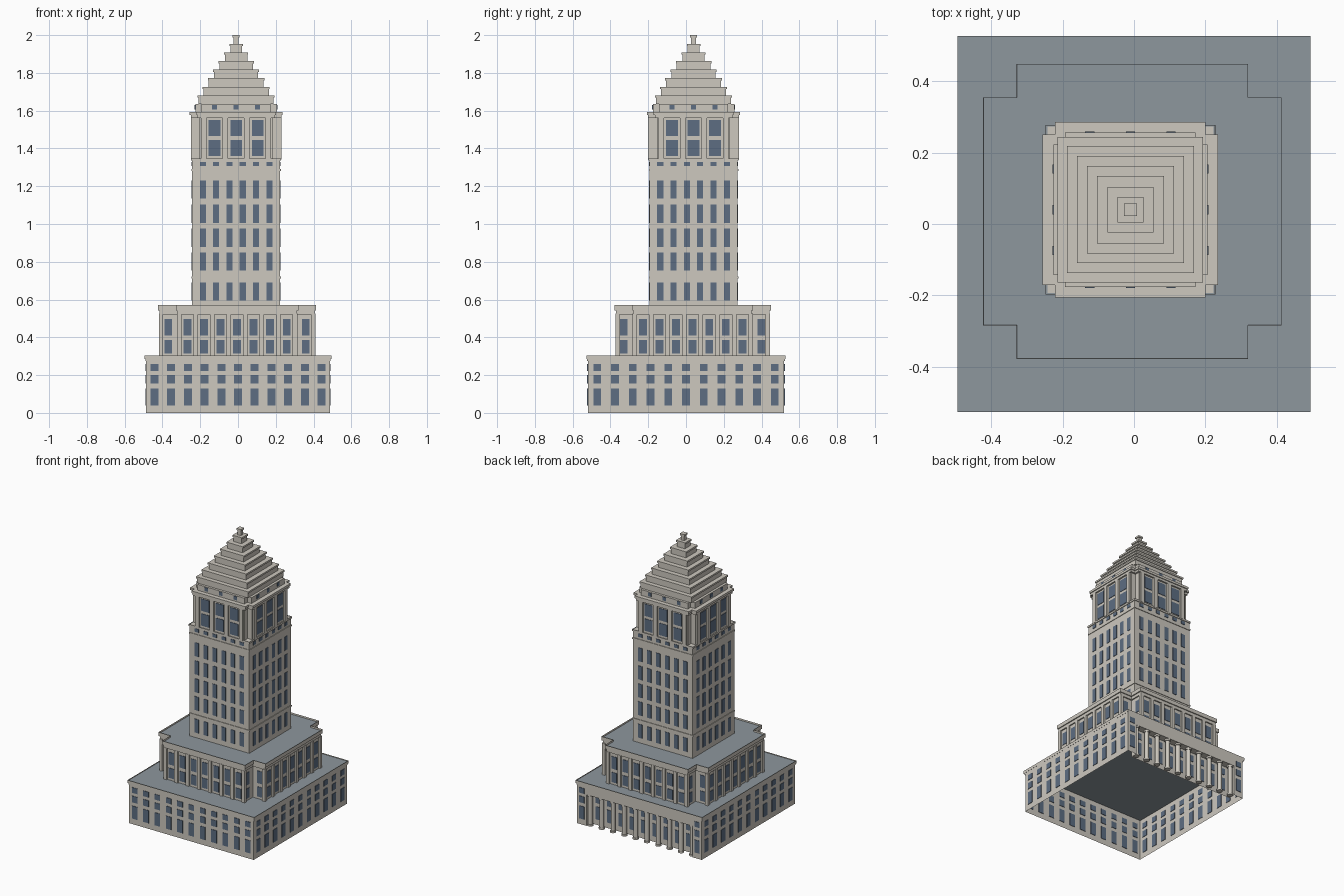
import bpy
import bmesh
import math

cube = bpy.data.objects.get("Cube")
if cube:
    bpy.data.objects.remove(cube)


def material(name, rgb):
    m = bpy.data.materials.new(name)
    m.use_nodes = True
    m.diffuse_color = (*rgb, 1)
    m.node_tree.nodes["Principled BSDF"].inputs["Base Color"].default_value = (*rgb, 1)
    return m


STONE = material("pale stone", (0.61, 0.58, 0.52))
ROOF = material("grey roof", (0.27, 0.31, 0.34))
GLASS = material("blue glass", (0.11, 0.155, 0.225))
CX, CY = -0.01, 0.04      # tower axis


def finish(name, bm, *mats):
    mesh = bpy.data.meshes.new(name)
    bm.to_mesh(mesh)
    bm.free()
    for m in mats:
        mesh.materials.append(m)
    ob = bpy.data.objects.new(name, mesh)
    bpy.context.collection.objects.link(ob)
    return ob


def rect(x0, x1, y0, y1):
    return [(x0, y0), (x1, y0), (x1, y1), (x0, y1)]


def square(h):
    return rect(CX - h, CX + h, CY - h, CY + h)


def cross(x0, x1, y0, y1, n, g=0):
    """Rectangle with square corner notches n, grown outward by g."""
    x0, x1, y0, y1 = x0 - g, x1 + g, y0 - g, y1 + g
    return [(x0 + n, y0), (x1 - n, y0), (x1 - n, y0 + n), (x1, y0 + n),
            (x1, y1 - n), (x1 - n, y1 - n), (x1 - n, y1), (x0 + n, y1),
            (x0 + n, y1 - n), (x0, y1 - n), (x0, y0 + n), (x0 + n, y0 + n)]


def tower_cross(h, n):
    return cross(CX - h, CX + h, CY - h, CY + h, n)


def prism(bm, poly, z0, z1, top=True, bottom=True, rim=0, drop=0, soffit=0):
    """Upright prism; rim sinks a roof behind a parapet, soffit leaves only a ring below."""
    lo = [bm.verts.new((x, y, z0)) for x, y in poly]
    hi = [bm.verts.new((x, y, z1)) for x, y in poly]
    for i in range(len(poly)):
        j = (i + 1) % len(poly)
        bm.faces.new((lo[i], lo[j], hi[j], hi[i]))
    if top:
        f = bm.faces.new(hi)
        if rim:
            for t, d in ((rim, 0), (0.0006, -drop)):
                bmesh.ops.inset_region(bm, faces=[f], thickness=t, depth=d,
                                       use_boundary=True, use_even_offset=True)
            f.material_index = 1
    if bottom:
        f = bm.faces.new(lo[::-1])
        if soffit:
            bmesh.ops.inset_region(bm, faces=[f], thickness=soffit, depth=0,
                                   use_boundary=True, use_even_offset=True)
            bm.faces.remove(f)


def solid(name, poly, z0, z1, **kw):
    bm = bmesh.new()
    prism(bm, poly, z0, z1, **kw)
    return finish(name, bm, STONE, ROOF)


def wall_box(bm, axis, plane, u, w, z0, z1, depth):
    """Box straddling a wall plane; axis is the wall's normal axis."""
    a, b = plane - depth, plane + depth
    c, d = u - w / 2, u + w / 2
    prism(bm, rect(a, b, c, d) if axis == "x" else rect(c, d, a, b), z0, z1)


def centred(count, step, mid=0):
    return [mid + (i - (count - 1) / 2) * step for i in range(count)]


def grid(bm, walls, count, step, width, rows, depth=0.003):
    """Rows of equal boxes on walls given as (axis, plane, centre)."""
    for axis, plane, mid in walls:
        for u in centred(count, step, mid):
            for z0, z1 in rows:
                wall_box(bm, axis, plane, u, width, z0, z1, depth)


def tower_walls(h):
    return [("y", CY - h, CX), ("y", CY + h, CX), ("x", CX - h, CX), ("x", CX + h, CX)][:2] + \
           [("x", CX - h, CY), ("x", CX + h, CY)]


# Base block: open below, with a recessed porch at the back
BX, BY, PORCH, DEEP, LINTEL = 0.487, 0.52, 0.415, 0.05, 0.22
foot = [(-BX, -BY), (BX, -BY), (BX, BY), (PORCH, BY), (PORCH, BY - DEEP),
        (-PORCH, BY - DEEP), (-PORCH, BY), (-BX, BY)]
solid("base_wall", foot, 0, LINTEL, top=False, bottom=False)
solid("base_frieze", rect(-BX, BX, -BY, BY), LINTEL, 0.28, top=False, bottom=False)
solid("porch_ceiling", rect(-PORCH, PORCH, BY - DEEP, BY - 0.001), LINTEL, LINTEL + 0.005)
solid("base_cornice", rect(-BX - .004, BX + .004, -BY - .004, BY + .004), 0.275, 0.288,
      top=False, soffit=0.004)
solid("base_parapet", rect(-BX - .008, BX + .008, -BY - .007, BY + .007), 0.285, 0.305,
      rim=0.009, drop=0.006, soffit=0.008)

bm = bmesh.new()
for x in centred(10, 0.0885):
    for r, z0, z1 in ((0.015, 0.012, 0.208), (0.02, 0, 0.012), (0.02, 0.208, LINTEL)):
        ring = [(x + r * math.cos(a * math.tau / 12), BY - 0.022 + r * math.sin(a * math.tau / 12))
                for a in range(12)]
        prism(bm, ring, z0, z1)
porch = finish("porch_columns", bm, STONE)

rows = [(0.04, 0.13), (0.155, 0.20), (0.222, 0.26)]
bm = bmesh.new()
grid(bm, [("y", -BY, 0)], 11, 0.0885, 0.042, rows)
grid(bm, [("x", -BX, 0), ("x", BX, 0)], 11, 0.094, 0.042, rows)
grid(bm, [("y", BY, 0)], 2, 0.903, 0.04, rows)
grid(bm, [("y", BY - DEEP, 0)], 9, 0.0885, 0.042, rows[:2])
finish("base_windows", bm, GLASS)

# Middle tier: cross plan with pilasters, bays and a parapet
X0, X1, Y0, Y1, N = -0.421, 0.412, -0.376, 0.447, 0.094
IN = 0.014
solid("middle_wall", cross(X0, X1, Y0, Y1, N, -IN), 0.299, 0.53, bottom=False)
solid("middle_frieze", cross(X0, X1, Y0, Y1, N, -0.005), 0.522, 0.55)
solid("middle_parapet", cross(X0, X1, Y0, Y1, N, 0.002), 0.543, 0.57, rim=0.008, drop=0.012)
MX, MY = (X0 + X1) / 2, (Y0 + Y1) / 2
arms = [("y", Y0 + IN, MX), ("y", Y1 - IN, MX), ("x", X0 + IN, MY), ("x", X1 - IN, MY)]
corners = [("y", Y0 + N + IN, MX), ("y", Y1 - N - IN, MX),
           ("x", X0 + N + IN, MY), ("x", X1 - N - IN, MY)]
corners = [(a, p - IN * 2 if p < m0 else p + IN * 2, m) for (a, p, m), m0 in
           zip(corners, (MY, MY, MX, MX))]
corners = [(a, p + IN if p < m0 else p - IN, m) for (a, p, m), m0 in
           zip(corners, (MY, MY, MX, MX))]
corners = [(a, p + IN * 1 if p < m0 else p - IN * 1, m) for (a, p, m), m0 in
           zip(corners, (MY, MY, MX, MX))]
rows = [(0.315, 0.385), (0.41, 0.497)]
bm = bmesh.new()
grid(bm, arms, 7, 0.0875, 0.042, rows)
grid(bm, corners, 2, 0.728, 0.04, rows)
finish("middle_windows", bm, GLASS)
bm = bmesh.new()
grid(bm, arms, 8, 0.0875, 0.024, [(0.3, 0.525)], 0.011)
finish("middle_pilasters", bm, STONE)

# Tower shaft with two string courses
T = 0.233
solid("shaft", square(T), 0.55, 1.345)
for name, z in (("lower_string_course", 0.712), ("upper_string_course", 1.28)):
    solid(name, square(T + 0.004), z, z + 0.01)
solid("shaft_coping", square(T + 0.005), 1.335, 1.348, rim=0.007, drop=0.004)
rows = [(z, z + 0.096) for z in (0.594, 0.753, 0.879, 1.006, 1.134)] + [(1.306, 1.329)]
bm = bmesh.new()
grid(bm, tower_walls(T), 6, 0.0705, 0.032, rows)
finish("shaft_windows", bm, GLASS)

# Belfry storey: notched corners, three bays a side
solid("belfry_wall", tower_cross(0.228, 0.035), 1.34, 1.575)
bm = bmesh.new()
grid(bm, tower_walls(0.228), 3, 0.114, 0.062, [(1.36, 1.445), (1.465, 1.55)])
finish("belfry_windows", bm, GLASS)
bm = bmesh.new()
grid(bm, tower_walls(0.228), 4, 0.114, 0.03, [(1.342, 1.572)], 0.012)
finish("belfry_pilasters", bm, STONE)
solid("belfry_frieze", tower_cross(0.24, 0.035), 1.562, 1.582)
solid("belfry_cornice", tower_cross(0.246, 0.035), 1.578, 1.594)

# Attic with small openings
solid("attic", tower_cross(0.216, 0.033), 1.59, 1.635)
bm = bmesh.new()
grid(bm, tower_walls(0.216), 3, 0.114, 0.026, [(1.605, 1.63)])
finish("attic_windows", bm, GLASS)

# Stepped pyramid, each step with a projecting lip
bm = bmesh.new()
STEP = 0.0456
for i, h in enumerate((0.204, 0.178, 0.150, 0.122, 0.094, 0.064, 0.036, 0.018)):
    z = 1.635 + i * STEP
    prism(bm, square(h - 0.005), z, z + STEP - 0.012)
    prism(bm, square(h), z + STEP - 0.012, min(z + STEP, 2.0))
finish("stepped_pyramid", bm, STONE)
